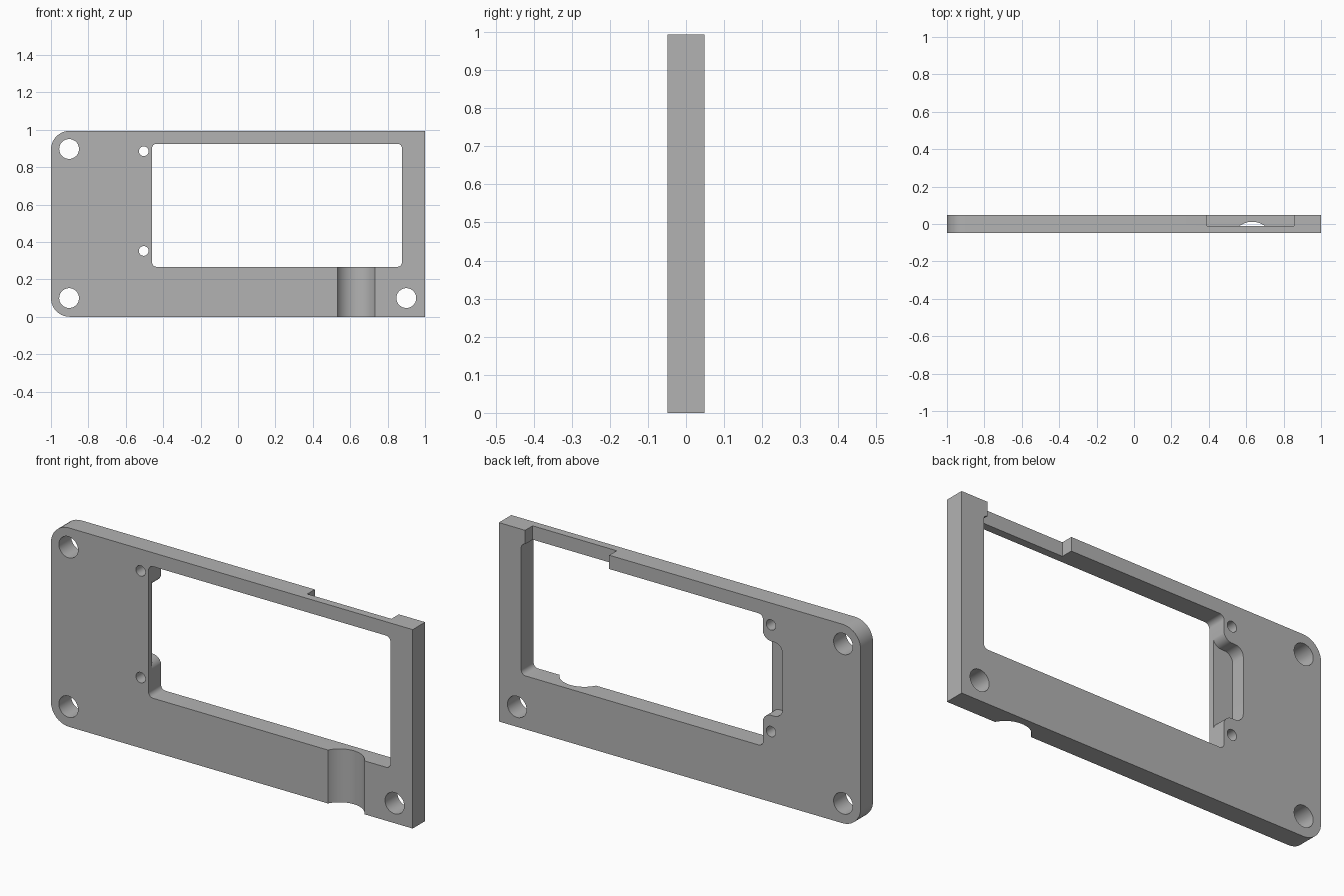
import bpy, bmesh
from math import sin, cos, pi, radians
from mathutils import Vector

cube = bpy.data.objects.get("Cube")
if cube:
    bpy.data.objects.remove(cube, do_unlink=True)

HALF = 0.049      # half the plate thickness
TOP = 0.994       # plate height

grey = bpy.data.materials.new("mid grey")
grey.use_nodes = True
colour = (0.45, 0.45, 0.45, 1)
grey.diffuse_color = colour
grey.node_tree.nodes["Principled BSDF"].inputs["Base Color"].default_value = colour


def fillet(corners, steps=10):
    """Turn (x, z, radius) right-angle corners into an outline with round corners."""
    out = []
    pts = [Vector(c[:2]) for c in corners]
    for i, p in enumerate(pts):
        r = corners[i][2]
        if r == 0:
            out.append(p)
            continue
        u = (pts[i - 1] - p).normalized() * r
        v = (pts[(i + 1) % len(pts)] - p).normalized() * r
        for k in range(steps + 1):
            t = pi / 2 * k / steps
            out.append(p + u + v - v * cos(t) - u * sin(t))
    return out


def box_outline(x0, x1, z0, z1, r=0):
    return fillet([(x0, z0, r), (x1, z0, r), (x1, z1, r), (x0, z1, r)])


def circle(x, z, r, n=40):
    return [Vector((x + r * cos(2 * pi * k / n), z + r * sin(2 * pi * k / n))) for k in range(n)]


def add_object(name, bm):
    bmesh.ops.recalc_face_normals(bm, faces=bm.faces)
    mesh = bpy.data.meshes.new(name)
    bm.to_mesh(mesh)
    bm.free()
    mesh.materials.append(grey)
    obj = bpy.data.objects.new(name, mesh)
    bpy.context.collection.objects.link(obj)
    return obj


def prism(name, outline, y0, y1):
    bm = bmesh.new()
    face = bm.faces.new([bm.verts.new((p.x, y0, p.y)) for p in outline])
    new = bmesh.ops.extrude_face_region(bm, geom=[face])["geom"]
    verts = [g for g in new if isinstance(g, bmesh.types.BMVert)]
    bmesh.ops.translate(bm, verts=verts, vec=(0, y1 - y0, 0))
    return add_object(name, bm)


# Plate, rounded on its right-hand end only
plate = prism("mounting_plate", fillet([(-1, 0, 0.1), (1, 0, 0), (1, TOP, 0), (-1, TOP, 0.1)]),
              -HALF, HALF)

# Main window
cutters = [prism("window_cutter", box_outline(-0.46, 0.877, 0.267, 0.925, 0.025), -0.2, 0.2)]

# Bolt holes and small screw holes
for x, z, r in [(-0.903, 0.1, 0.053), (-0.903, 0.897, 0.053), (0.9, 0.1, 0.053),
                (-0.504, 0.885, 0.026), (-0.504, 0.352, 0.026)]:
    cutters.append(prism("hole_cutter", circle(x, z, r), -0.2, 0.2))

# Notch in the back of the top bar
cutters.append(prism("notch_cutter", box_outline(0.39, 0.855, 0.9, 1.1), -0.01, 0.2))

# Pocket in the back beside the window, flaring around the screw holes
MID, REACH, R = 0.6185, 0.185, 0.045
upper = [(-0.4, 0.28, 0), (-0.459, 0.28, 0), (-0.459, REACH, R), (-0.567, REACH, R)]
lower = [(x, -z, r) for x, z, r in reversed(upper)]
pocket = fillet([(x, MID + z, r) for x, z, r in upper + lower])
cutters.append(prism("pocket_cutter", pocket, -0.022, 0.2))

# Round cable groove across the front of the bottom bar
bm = bmesh.new()
bmesh.ops.create_cone(bm, cap_ends=True, segments=96, radius1=0.113, radius2=0.113, depth=0.6)
bmesh.ops.translate(bm, verts=bm.verts, vec=(0.632, -0.101, 0.2))
cutters.append(add_object("groove_cutter", bm))

# Cut everything out, then drop the cutters
for c in cutters:
    c.hide_render = True
    mod = plate.modifiers.new(c.name, 'BOOLEAN')
    mod.operation = 'DIFFERENCE'
    mod.solver = 'EXACT'
    mod.object = c
graph = bpy.context.evaluated_depsgraph_get()
result = bpy.data.meshes.new_from_object(plate.evaluated_get(graph))
plate.modifiers.clear()
plate.data = result
result.name = "mounting_plate"
for c in cutters:
    bpy.data.objects.remove(c, do_unlink=True)

bpy.ops.object.select_all(action='DESELECT')
plate.select_set(True)
bpy.context.view_layer.objects.active = plate
bpy.ops.object.shade_smooth_by_angle(angle=radians(30))
